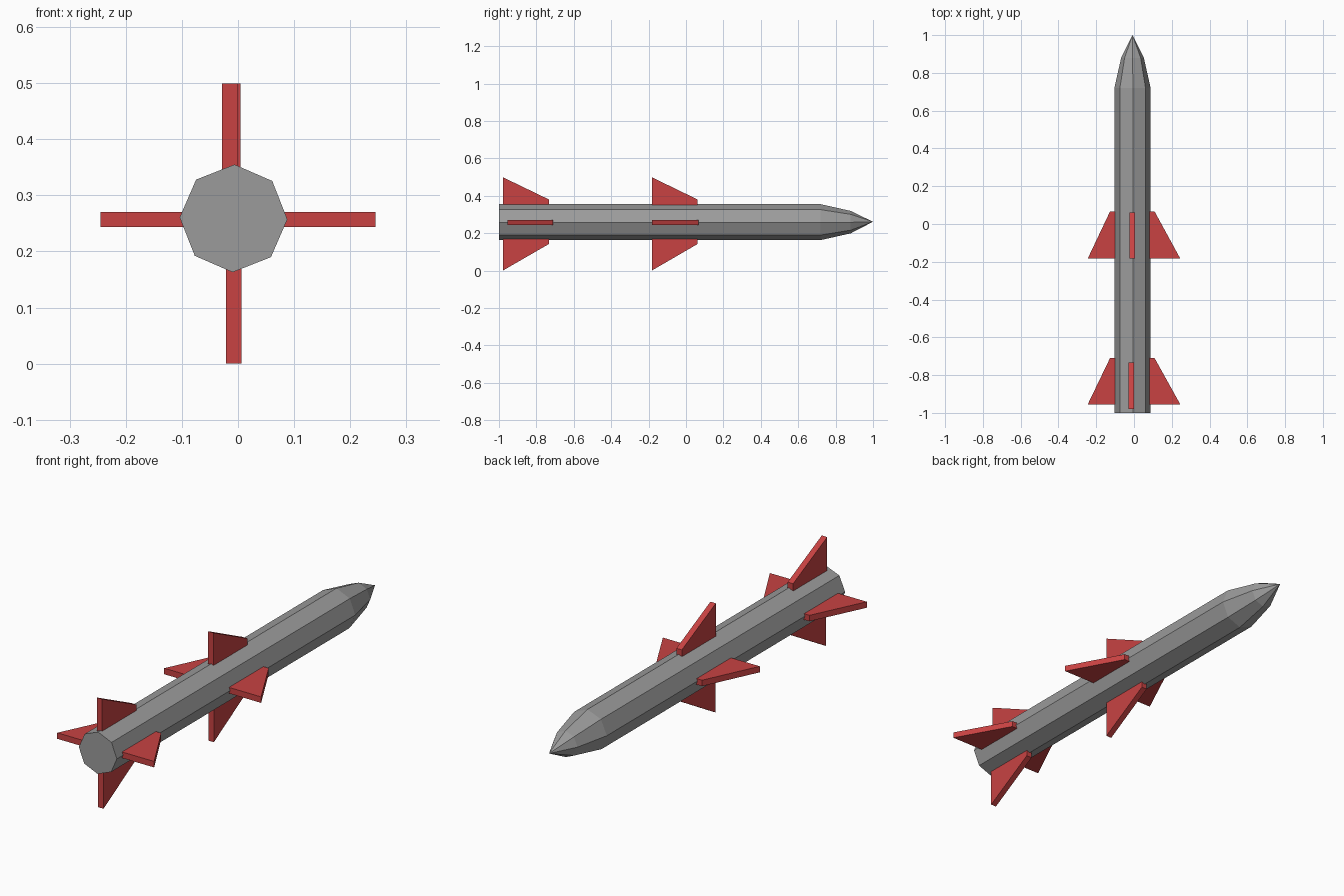
import bpy, bmesh, math

if "Cube" in bpy.data.objects:
    bpy.data.objects.remove(bpy.data.objects["Cube"])

def material(name, rgb):
    m = bpy.data.materials.new(name)
    m.diffuse_color = (*rgb, 1)
    m.use_nodes = True
    m.node_tree.nodes["Principled BSDF"].inputs["Base Color"].default_value = m.diffuse_color
    return m

GREY = material("body grey", (0.33, 0.33, 0.33))
RED = material("fin red", (0.58, 0.055, 0.055))

def add_object(name, bm, mat):
    bmesh.ops.recalc_face_normals(bm, faces=bm.faces)
    mesh = bpy.data.meshes.new(name)
    bm.to_mesh(mesh)
    bm.free()
    mesh.materials.append(mat)
    bpy.context.collection.objects.link(bpy.data.objects.new(name, mesh))

# Body: eight-sided tube with a two-step pointed nose
CX, CZ, SIDES = -0.008, 0.259, 8
bm = bmesh.new()
rings = []
for y, r in [(-1.0, 0.096), (0.72, 0.096), (0.88, 0.06)]:
    ring = []
    for i in range(SIDES):
        a = math.tau * i / SIDES + math.radians(89)
        ring.append(bm.verts.new((CX + r * math.cos(a), y, CZ + r * math.sin(a))))
    rings.append(ring)
tip = bm.verts.new((CX, 1.0, 0.261))
bm.faces.new(rings[0])
for i in range(SIDES):
    j = (i + 1) % SIDES
    for a, b in zip(rings, rings[1:]):
        bm.faces.new((a[i], a[j], b[j], b[i]))
    bm.faces.new((rings[-1][i], rings[-1][j], tip))
add_object("body", bm, GREY)

# Fins: swept plates, drawn as (outward position, y) and extruded in thickness
def fin(name, root, shoulder, end, back, front, mid, vertical):
    bm = bmesh.new()
    outline = [(root, back), (end, back), (shoulder, front), (root, front)]
    sides = []
    for t in (mid - 0.0137, mid + 0.0137):
        sides.append([bm.verts.new((t, y, s) if vertical else (s, y, t)) for s, y in outline])
        bm.faces.new(sides[-1])
    for i in range(4):
        j = (i + 1) % 4
        bm.faces.new((sides[0][i], sides[0][j], sides[1][j], sides[1][i]))
    add_object(name, bm, RED)

# (set name, side fin back/front y, upright fin back/front y, upper fin centre x)
for label, sb, sf, ub, uf, ux in [("middle", -0.183, 0.066, -0.183, 0.062, -0.009),
                                  ("tail", -0.955, -0.71, -0.979, -0.733, -0.0145)]:
    fin(label + "_fin_left", -0.06, -0.127, -0.245, sb, sf, 0.257, False)
    fin(label + "_fin_right", 0.05, 0.109, 0.245, sb, sf, 0.257, False)
    fin(label + "_fin_top", 0.32, 0.38, 0.499, ub, uf, ux, True)
    fin(label + "_fin_bottom", 0.20, 0.142, 0.0, ub, uf, -0.0075, True)
